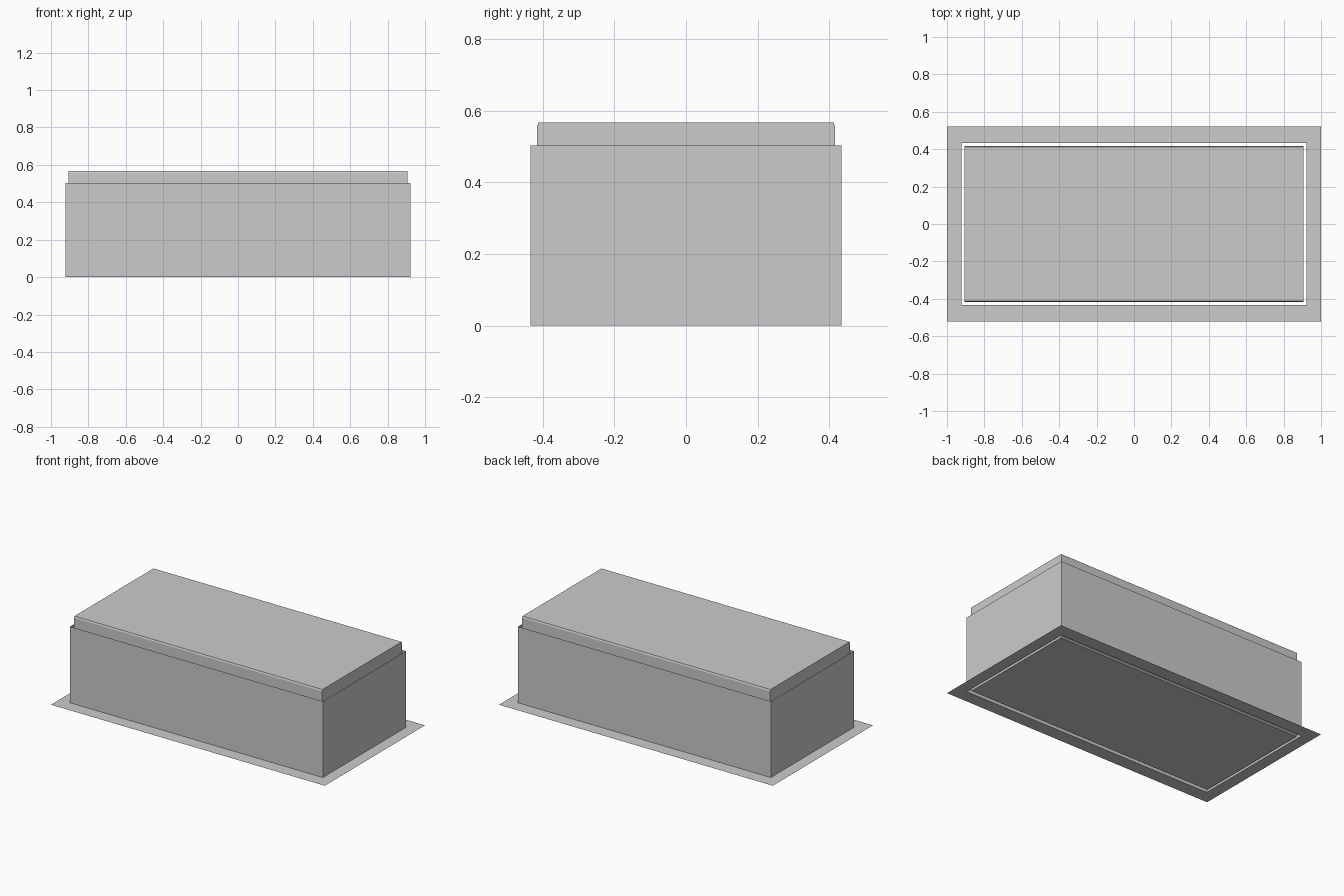
import bpy, bmesh

if "Cube" in bpy.data.objects:
    bpy.data.objects.remove(bpy.data.objects["Cube"])

def make_object(name, build):
    bm = bmesh.new()
    build(bm)
    bmesh.ops.recalc_face_normals(bm, faces=bm.faces)
    mesh = bpy.data.meshes.new(name)
    bm.to_mesh(mesh)
    bm.free()
    obj = bpy.data.objects.new(name, mesh)
    bpy.context.collection.objects.link(obj)
    return obj

def rect(bm, hx, hy, z):
    return [bm.verts.new((sx * hx, sy * hy, z))
            for sx, sy in ((-1, -1), (1, -1), (1, 1), (-1, 1))]

def bridge(bm, a, b):
    for i in range(4):
        j = (i + 1) % 4
        bm.faces.new((a[i], a[j], b[j], b[i]))

# Flat ground flange around the opening
def flange(bm):
    bridge(bm, rect(bm, 1.0, 0.522, 0), rect(bm, 0.923, 0.434, 0))

# Thin sleeve of four walls, open at top and bottom
def sleeve(bm):
    bridge(bm, rect(bm, 0.923, 0.434, 0), rect(bm, 0.923, 0.434, 0.503))

# Inner block: long edges slightly chamfered, profile swept along x
def block(bm):
    half = [(0.409, 0.0), (0.418, 0.008), (0.416, 0.558), (0.412, 0.568)]
    profile = half + [(-y, z) for y, z in reversed(half)]
    face = bm.faces.new([bm.verts.new((-0.906, y, z)) for y, z in profile])
    ext = bmesh.ops.extrude_face_region(bm, geom=[face], use_keep_orig=True)
    verts = [v for v in ext["geom"] if isinstance(v, bmesh.types.BMVert)]
    bmesh.ops.translate(bm, verts=verts, vec=(1.812, 0, 0))

obj = make_object("ground_flange", flange)
for p in obj.data.polygons:
    if p.normal.z < 0:
        p.flip()
make_object("outer_sleeve", sleeve)
make_object("inner_block", block)
